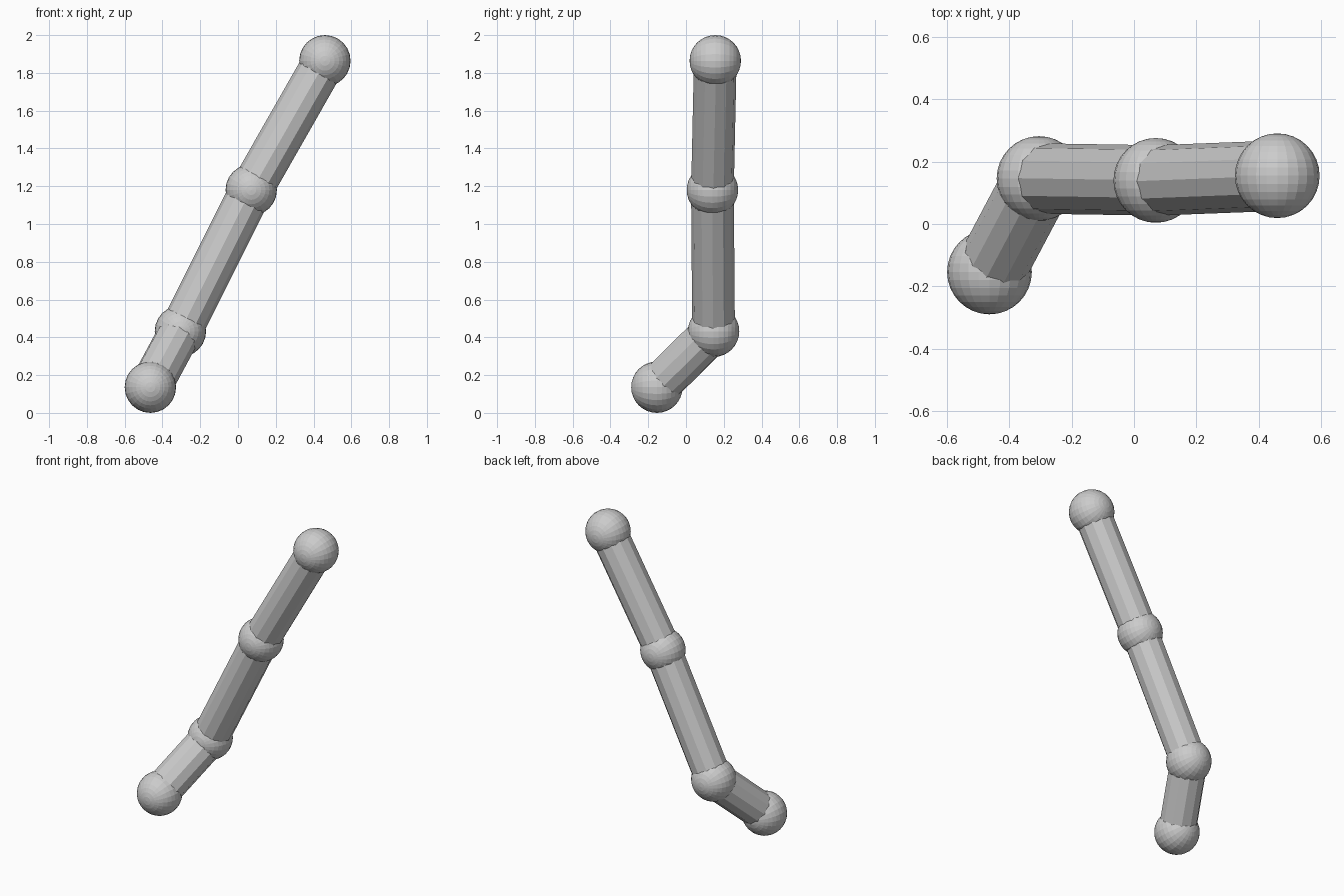
import bpy, math
from mathutils import Vector

if "Cube" in bpy.data.objects:
    bpy.data.objects.remove(bpy.data.objects["Cube"])

BALL_R, ROD_R = 0.136, 0.113

# joint centres, bottom to top
JOINTS = [Vector(p) for p in (
    (-0.464, -0.154, 0.136),
    (-0.305, 0.146, 0.432),
    (0.070, 0.140, 1.180),
    (0.460, 0.155, 1.864),
)]


def ball(name, centre):
    # poles point front to back
    bpy.ops.mesh.primitive_uv_sphere_add(segments=24, ring_count=16, radius=BALL_R,
                                         location=centre, rotation=(math.pi / 2, 0, 0))
    bpy.context.object.name = name


def rod(name, a, b):
    d = b - a
    bpy.ops.mesh.primitive_cylinder_add(vertices=12, radius=ROD_R, depth=d.length,
                                        location=(a + b) / 2)
    o = bpy.context.object
    o.rotation_euler = d.to_track_quat('Z', 'Y').to_euler()
    o.name = name


# ball joints
for i, p in enumerate(JOINTS):
    ball(f"joint_ball_{i + 1}", p)

# connecting rods
for i, (a, b) in enumerate(zip(JOINTS, JOINTS[1:])):
    rod(f"connecting_rod_{i + 1}", a, b)
